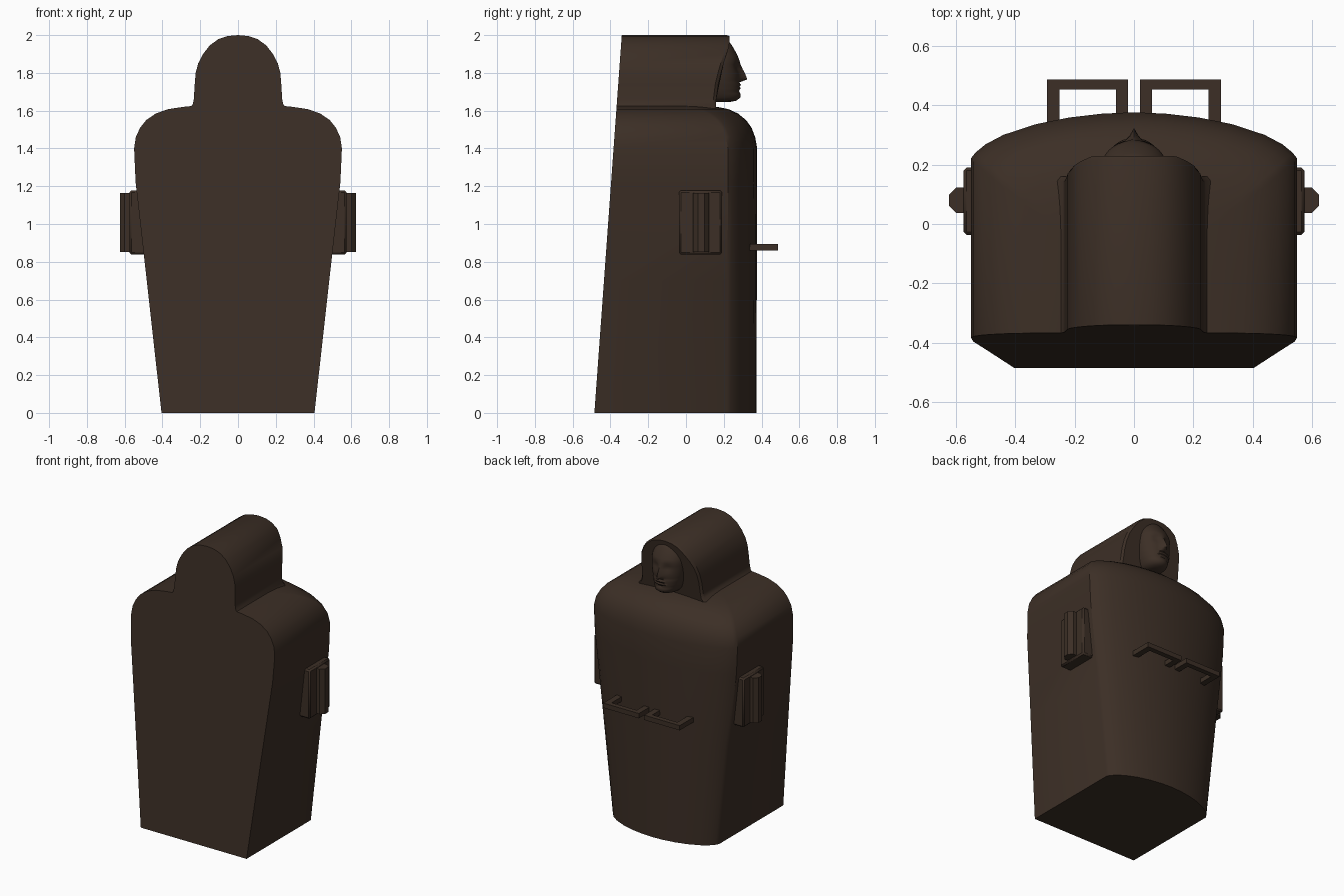
import bpy, math

if "Cube" in bpy.data.objects:
    bpy.data.objects.remove(bpy.data.objects["Cube"])

wood = bpy.data.materials.new("dark brown wood")
wood.diffuse_color = (0.045, 0.028, 0.019, 1)
wood.use_nodes = True
wood.node_tree.nodes["Principled BSDF"].inputs["Base Color"].default_value = wood.diffuse_color


def make(name, verts, faces, angle=35):
    me = bpy.data.meshes.new(name)
    me.from_pydata(verts, [], faces)
    me.materials.append(wood)
    ob = bpy.data.objects.new(name, me)
    bpy.context.collection.objects.link(ob)
    bpy.context.view_layer.objects.active = ob
    bpy.ops.object.select_all(action='DESELECT')
    ob.select_set(True)
    bpy.ops.object.mode_set(mode='EDIT')
    bpy.ops.mesh.select_all(action='SELECT')
    bpy.ops.mesh.normals_make_consistent(inside=False)
    bpy.ops.object.mode_set(mode='OBJECT')
    bpy.ops.object.shade_smooth_by_angle(angle=math.radians(angle))
    return ob


def loft(name, rings, angle=35):
    n = len(rings[0])
    verts = [v for r in rings for v in r]
    faces = [(i * n + j, i * n + (j + 1) % n, (i + 1) * n + (j + 1) % n, (i + 1) * n + j)
             for i in range(len(rings) - 1) for j in range(n)]
    faces += [tuple(range(n)), tuple(range((len(rings) - 1) * n, len(rings) * n))]
    return make(name, verts, faces, angle)


def front_y(z):
    return -0.485 + 0.0725 * z


# Coffin body: flat leaning front, bowed back, rounded shoulders
# rows: z, half width, depth of the back centre
rows = [(0, .405, .372), (.7, .483, .375), (1.22, .542, .377), (1.4, .55, .377),
        (1.46, .541, .366), (1.51, .518, .347), (1.55, .486, .318),
        (1.585, .435, .275), (1.608, .37, .225), (1.62, .29, .165), (1.625, .24, .13)]
bow = [(1, .155), (.97, .135), (.91, .108), (.8, .076), (.6, .04), (.4, .018), (.2, .005), (0, 0)]
bow += [(-x, d) for x, d in bow[-2::-1]]
rings = []
for z, w, b in rows:
    ring = [(-w, front_y(z), z), (w, front_y(z), z)]
    ring += [(x * w, b - d, z) for x, d in bow]
    rings.append(ring)
loft("coffin_body", rings)

# Hood: arched outline swept from the leaning front to the face opening
half = [(.26, 1.61), (.24, 1.632), (.234, 1.66), (.229, 1.74), (.224, 1.8), (.211, 1.85),
        (.185, 1.9), (.15, 1.945), (.105, 1.978), (.055, 1.995), (0, 2.0)]
outline = half + [(-x, z) for x, z in half[-2::-1]]


def hood_end(z):
    return .16 + .07 * max(0, min(1, (z - 1.68) / .27)) ** 1.3


loft("hood", [[(x, front_y(z), z) for x, z in outline],
              [(x, hood_end(z) - .015, z) for x, z in outline],
              [(x * .95, hood_end(z), 1.62 + (z - 1.62) * .985) for x, z in outline]])

# Face: half-oval rows following a side profile, with nose and eye hollows
profile = [(1.645, .04, .225), (1.652, .065, .265), (1.67, .08, .289), (1.69, .09, .288),
           (1.705, .096, .28), (1.718, .1, .29), (1.727, .102, .284), (1.737, .105, .291),
           (1.75, .108, .282), (1.765, .111, .284), (1.78, .113, .285), (1.8, .115, .284),
           (1.82, .117, .281), (1.845, .118, .279), (1.865, .118, .283), (1.89, .115, .274),
           (1.92, .105, .258), (1.95, .085, .24), (1.975, .05, .22)]
rings = []
for z, w, d in profile:
    ring = []
    for k in range(25):
        a = math.pi * k / 24
        x = w * math.cos(a)
        y = .15 + (d - .15) * math.sin(a) ** .8
        if 1.76 < z < 1.86:
            y += .038 * (1.87 - z) / .1 * math.exp(-(x / .015) ** 2)
        y -= .014 * math.exp(-((abs(x) - .045) / .022) ** 2 - ((z - 1.835) / .016) ** 2)
        ring.append((x, y, z))
    rings.append(ring)
loft("face", rings, 60)


def box(name, x0, x1, y0, y1, z0, z1, bevel=0):
    rings = [[(x0, y0, z), (x1, y0, z), (x1, y1, z), (x0, y1, z)] for z in (z0, z1)]
    ob = loft(name, rings)
    if bevel:
        m = ob.modifiers.new("Bevel", 'BEVEL')
        m.width, m.segments = bevel, 1
    return ob


for s, side in ((1, "right"), (-1, "left")):
    # Side mounting plate and upright octagonal grip
    x0, x1 = sorted((s * .47, s * .575))
    box(side + "_side_plate", x0, x1, -.037, .19, .838, 1.178, .01)
    loft(side + "_side_grip",
         [[(s * .582 + .046 * math.cos(math.pi * (k + .5) / 4),
            .08 + .046 * math.sin(math.pi * (k + .5) / 4), z) for k in range(8)]
          for z in (.853, 1.165)])
    # U-shaped pull bar on the back, swept as one flat outline
    u = [(.02, .34), (.02, .487), (.293, .487), (.293, .31), (.252, .31),
         (.252, .453), (.06, .453), (.06, .34)]
    loft(side + "_back_pull_bar", [[(s * x, y, z) for x, y in u] for z in (.86, .893)])
